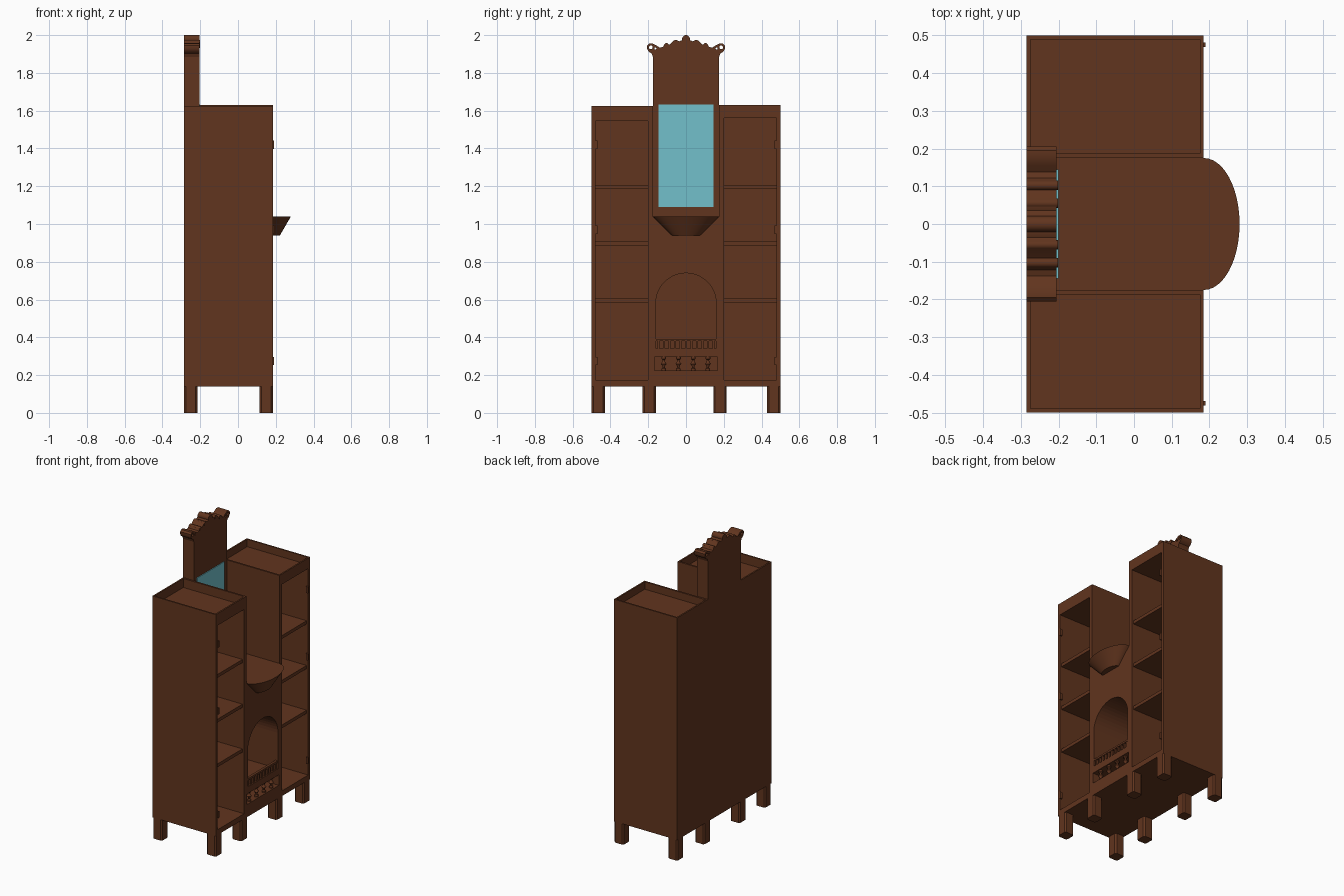
import bpy, bmesh, math

if "Cube" in bpy.data.objects:
    bpy.data.objects.remove(bpy.data.objects["Cube"])

XB, XF = -0.285, 0.185      # back and front planes of the carcass (front faces +x)


def material(name, col):
    m = bpy.data.materials.new(name)
    m.diffuse_color = (*col, 1)
    m.use_nodes = True
    m.node_tree.nodes["Principled BSDF"].inputs["Base Color"].default_value = m.diffuse_color
    return m


WOOD = material("wood", (0.12, 0.035, 0.013))
GLASS = material("mirror_glass", (0.17, 0.53, 0.60))


def finish(name, bm, mat=WOOD, smooth=False):
    bmesh.ops.recalc_face_normals(bm, faces=bm.faces)
    me = bpy.data.meshes.new(name)
    bm.to_mesh(me)
    bm.free()
    ob = bpy.data.objects.new(name, me)
    bpy.context.collection.objects.link(ob)
    me.materials.append(mat)
    if smooth:
        bpy.ops.object.select_all(action='DESELECT')
        ob.select_set(True)
        bpy.context.view_layer.objects.active = ob
        bpy.ops.object.shade_smooth_by_angle(angle=math.radians(35))
    return ob


def loft(name, rings, mat=WOOD, smooth=False):
    # bridge closed rings of 3D points and cap both ends
    bm = bmesh.new()
    vs = [[bm.verts.new(p) for p in r] for r in rings]
    n = len(rings[0])
    for a, b in zip(vs, vs[1:]):
        for i in range(n):
            j = (i + 1) % n
            bm.faces.new((a[i], a[j], b[j], b[i]))
    bm.faces.new(vs[0])
    bm.faces.new(vs[-1])
    return finish(name, bm, mat, smooth)


def prism(name, yz, x0, x1, smooth=False):
    return loft(name, [[(x, y, z) for y, z in yz] for x in (x0, x1)], smooth=smooth)


def box(name, x0, x1, y0, y1, z0, z1, mat=WOOD):
    c = [(x0, y0), (x1, y0), (x1, y1), (x0, y1)]
    return loft(name, [[(x, y, z) for x, y in c] for z in (z0, z1)], mat)


def circle(cy, cz, r, n=20):
    return [(cy + r * math.cos(2 * math.pi * i / n), cz + r * math.sin(2 * math.pi * i / n))
            for i in range(n)]


def cut(ob, *cutters):
    for c in cutters:
        m = ob.modifiers.new("cut", 'BOOLEAN')
        m.operation, m.solver, m.object = 'DIFFERENCE', 'EXACT', c
        bpy.context.view_layer.objects.active = ob
        bpy.ops.object.modifier_apply(modifier=m.name)
        bpy.data.objects.remove(c)


# side towers: open front cavity, sunken top, shelves, hinges
for side, s, top, open_top in (("left", -1, 1.625, 1.545), ("right", 1, 1.63, 1.56)):
    def ys(a, b):
        return sorted((s * a, s * b))
    tower = box(side + "_tower", XB, XF, *ys(0.175, 0.5), 0.14, top)
    cut(tower,
        box("cavity_cutter", XB + 0.02, XF + 0.05, *ys(0.2, 0.48), 0.175, open_top),
        box("top_cutter", XB + 0.01, XF - 0.01, *ys(0.187, 0.49), open_top + 0.02, 1.8))
    for k, z in enumerate((0.585, 0.885, 1.185)):
        box(f"{side}_shelf_{k}", XB + 0.015, XF - 0.012, *ys(0.195, 0.485), z, z + 0.022)
    for k, z in enumerate((0.275, 0.97, 1.42)):
        prism(f"{side}_hinge_{k}", [(s * 0.475 + y, z + h) for y, h in
              ((-.006, -.022), (.006, -.022), (.006, .022), (-.006, .022))], XF - 0.01, XF + 0.005)

# legs with chamfered corners
h, c = 0.035, 0.009
octagon = [(h, c - h), (h, h - c), (h - c, h), (c - h, h),
           (-h, h - c), (-h, c - h), (c - h, -h), (h - c, -h)]
for i, x in enumerate((XB + h, XF - h)):
    for j, y in enumerate((-0.465, -0.195, 0.18, 0.465)):
        loft(("back", "front")[i] + f"_leg_{j}",
             [[(x + a, y + b, z) for a, b in octagon] for z in (0, 0.142)])

# centre block with arched hearth and drawer niche
centre = box("centre_block", XB, XF, -0.175, 0.175, 0.14, 1.04)
R = 0.16
arch = [(-R, 0.34)] + [(-R * math.cos(math.pi * i / 24), 0.58 + R * math.sin(math.pi * i / 24))
                       for i in range(25)] + [(R, 0.34)]
cut(centre, prism("arch_cutter", arch, XB + 0.02, XF + 0.05),
    box("niche_cutter", XF - 0.12, XF + 0.05, -0.168, 0.168, 0.225, 0.295))

# grate in front of the hearth
box("grate_rail", XF - 0.02, XF - 0.003, -R, R, 0.38, 0.392)
for i in range(11):
    y = -0.145 + 0.029 * i
    box(f"grate_bar_{i}", XF - 0.018, XF - 0.005, y - 0.006, y + 0.006, 0.339, 0.382)

# turned balusters in the lower niche
turned = [(.012, .224), (.012, .234), (.006, .240), (.008, .250), (.016, .260),
          (.008, .270), (.006, .280), (.013, .286), (.013, .296)]
for k, y in enumerate((-0.118, -0.04, 0.038, 0.116)):
    loft(f"baluster_{k}", [[(XF - 0.02 + a, y + b, z) for a, b in circle(0, 0, r, 14)]
                           for r, z in turned], smooth=True)


# half-round mantel shelf tapering downwards
def half_ellipse(rx, ry, z, n=24):
    return [(XF + rx * math.sin(math.pi * i / n), -ry * math.cos(math.pi * i / n), z)
            for i in range(n + 1)]


loft("mantel_shelf", [half_ellipse(0.037, 0.075, 0.94), half_ellipse(0.095, 0.175, 1.04)], smooth=True)

# tall back panel and mirror
box("back_panel", XB, -0.205, -0.175, 0.175, 1.04, 1.89)
box("mirror", -0.21, -0.2, -0.145, 0.145, 1.09, 1.632, GLASS)

# carved crown with pierced side scrolls
half = [(.175, 1.885), (.182, 1.903), (.197, 1.912), (.206, 1.928), (.206, 1.944), (.195, 1.955),
        (.175, 1.955), (.155, 1.944), (.138, 1.933), (.122, 1.938), (.114, 1.952), (.102, 1.957),
        (.090, 1.948), (.078, 1.958), (.064, 1.972), (.048, 1.972), (.036, 1.967), (.024, 1.972)]
crown = prism("crown", half + [(-y, z) for y, z in reversed(half)], XB, -0.205, True)
cut(crown, *[prism("scroll_cutter", circle(s * y, z, r, 12), XB - 0.1, -0.1)
             for s in (-1, 1) for y, z, r in ((.186, 1.935, .010), (.162, 1.929, .006))])
prism("crown_finial", circle(0, 1.979, 0.021), XB, -0.205, True)
for s in (-1, 1):
    for k, (y, z, r) in enumerate(((.055, 1.962, .013), (.103, 1.945, .013))):
        prism(f"crown_rosette_{s}_{k}", circle(s * y, z, r, 14), XB, -0.202, True)
